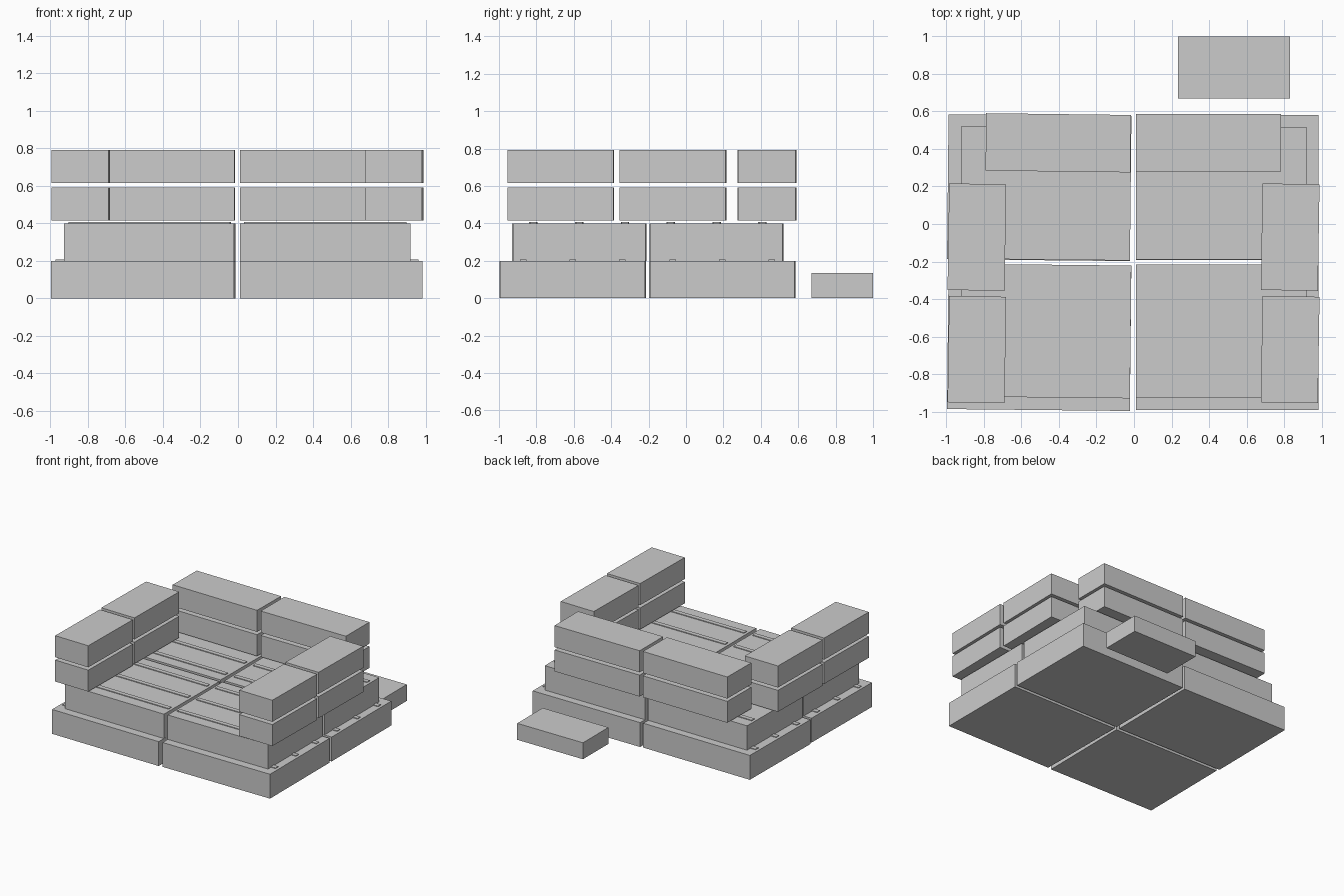
import bpy, bmesh, math
from mathutils import Matrix

if "Cube" in bpy.data.objects:
    bpy.data.objects.remove(bpy.data.objects["Cube"])

grey = bpy.data.materials.new("plain grey")
grey.diffuse_color = (0.6, 0.6, 0.6, 1)
grey.use_nodes = True
grey.node_tree.nodes["Principled BSDF"].inputs["Base Color"].default_value = grey.diffuse_color


def block(name, x, y, z, turn=0.0, straps=()):
    """Box spanning the given ranges, turned about its centre, with thin straps along x on top."""
    size = [b - a for a, b in (x, y, z)]
    bm = bmesh.new()

    def box(dims, at):
        bmesh.ops.create_cube(bm, size=1, matrix=Matrix.Translation(at) @ Matrix.Diagonal((*dims, 1)))

    box(size, (0, 0, 0))
    for s in straps:
        box((size[0] - 0.045, 0.036, 0.012), (0, s, size[2] / 2))
    mesh = bpy.data.meshes.new(name)
    bm.to_mesh(mesh)
    bm.free()
    mesh.materials.append(grey)
    obj = bpy.data.objects.new(name, mesh)
    obj.location = [(a + b) / 2 for a, b in (x, y, z)]
    obj.rotation_euler.z = math.radians(turn)
    bpy.context.collection.objects.link(obj)


# Two tiers of four platform slabs; the left slabs sit slightly askew
tiers = [
    ("lower_slab", (-0.993, -0.018), (0.01, 0.985), [(-0.992, -0.219), (-0.193, 0.58)], (0.0, 0.2), 0.265),
    ("upper_slab", (-0.923, -0.018), (0.01, 0.92), [(-0.925, -0.217), (-0.19, 0.517)], (0.2, 0.4), 0.245),
]
for name, left, right, rows, z, step in tiers:
    for row, y in zip(("front", "back"), rows):
        straps = (-step, 0, step)
        block(f"{name}_{row}_left", left, y, z, -0.6, straps)
        block(f"{name}_{row}_right", right, y, z, 0, straps)

# Two courses of arm and back blocks
for course, z in (("low", (0.416, 0.592)), ("high", (0.615, 0.792))):
    for row, y in (("front", (-0.953, -0.386)), ("back", (-0.354, 0.214))):
        block(f"arm_{course}_{row}_left", (-0.99, -0.686), y, z, -0.9)
        block(f"arm_{course}_{row}_right", (0.681, 0.985), y, z, -0.9)
    block(f"backrest_{course}_left", (-0.79, -0.018), (0.28, 0.586), z, -0.7)
    block(f"backrest_{course}_right", (0.01, 0.783), (0.281, 0.586), z)

# Loose block behind the seat
block("loose_block", (0.235, 0.832), (0.67, 1.0), (0.0, 0.135))
